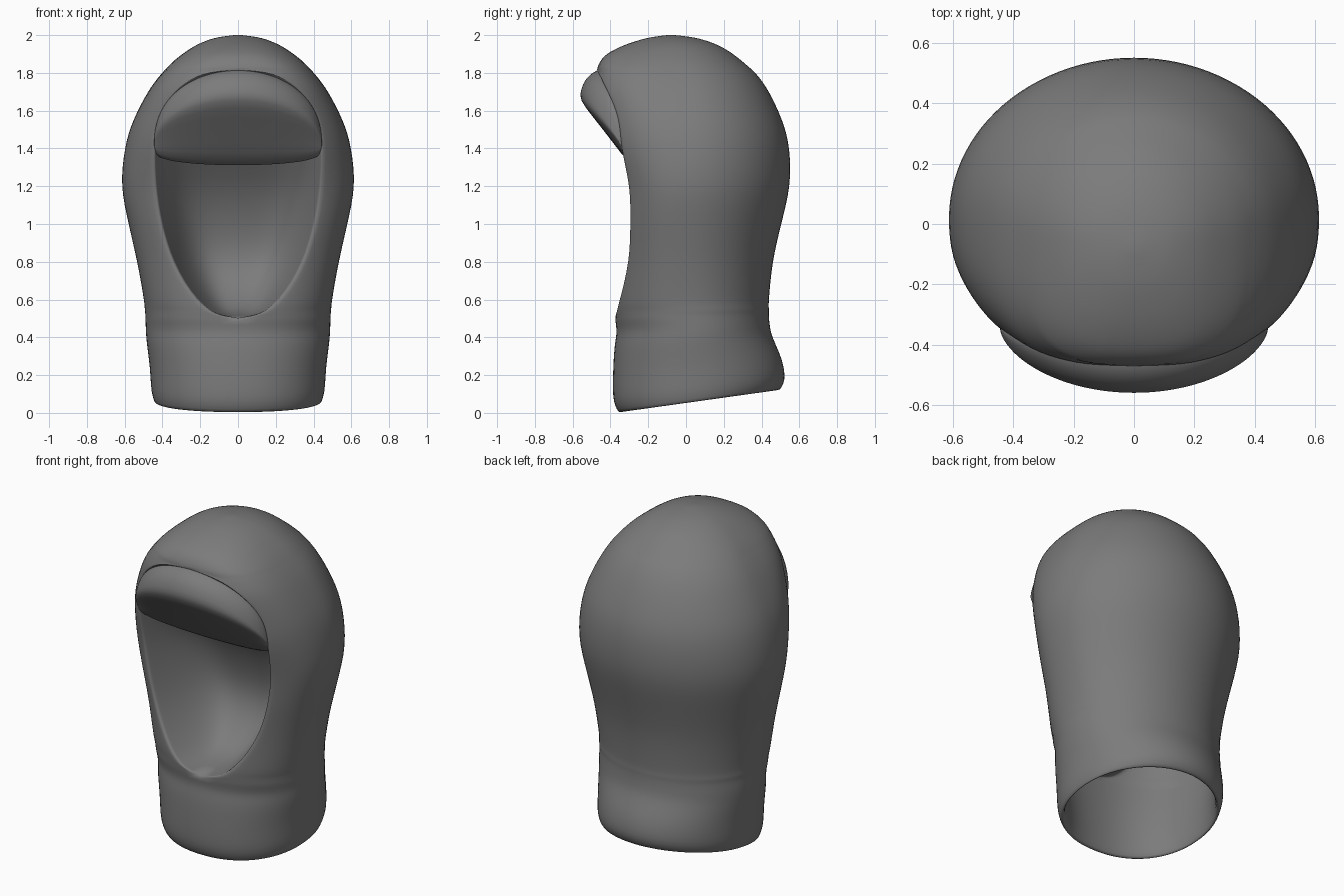
import bpy, bmesh, math
from mathutils import Vector

cube = bpy.data.objects.get("Cube")
if cube:
    bpy.data.objects.remove(cube, do_unlink=True)

grey = bpy.data.materials.new("dark_grey")
grey.use_nodes = True
grey.diffuse_color = (0.2, 0.2, 0.2, 1)
grey.node_tree.nodes["Principled BSDF"].inputs["Base Color"].default_value = (0.2, 0.2, 0.2, 1)


def loft(name, rows, wrap=False):
    """Skin equally long point rows, weld coincident points and smooth."""
    bm = bmesh.new()
    grid = [[bm.verts.new(p) for p in row] for row in rows]
    pairs = list(zip(grid, grid[1:]))
    if wrap:
        pairs.append((grid[-1], grid[0]))
    for low, high in pairs:
        for i in range(len(low) - 1):
            bm.faces.new((low[i], low[i + 1], high[i + 1], high[i]))
    bmesh.ops.remove_doubles(bm, verts=bm.verts, dist=0.0005)
    bmesh.ops.recalc_face_normals(bm, faces=bm.faces)
    for f in bm.faces:
        f.smooth = True
    mesh = bpy.data.meshes.new(name)
    bm.to_mesh(mesh)
    bm.free()
    mesh.materials.append(grey)
    obj = bpy.data.objects.new(name, mesh)
    bpy.context.collection.objects.link(obj)
    sub = obj.modifiers.new("smooth", 'SUBSURF')
    sub.levels = sub.render_levels = 1
    return obj


def smooth_between(keys, steps):
    """Catmull-Rom samples through a list of vectors."""
    out = []
    for i in range(len(keys) - 1):
        a, b, c, d = (keys[max(0, min(j, len(keys) - 1))] for j in range(i - 1, i + 3))
        for s in range(steps):
            t = s / steps
            out.append([0.5 * (2 * q + (r - p) * t + (2 * p - 5 * q + 4 * r - u) * t ** 2
                               + (3 * q - p - 3 * r + u) * t ** 3)
                        for p, q, r, u in zip(a, b, c, d)])
    return out + [keys[-1]]


# Hood profile: height, front y, back y, half width, y of the widest point, front squareness
PROFILE = [
    (-.01, -.35, .49, .44, .06, 2.2), (.06, -.385, .525, .46, .06, 2.2),
    (.2, -.388, .51, .468, .06, 2.2), (.35, -.38, .46, .485, .05, 2.2),
    (.43, -.368, .445, .49, .05, 2.2), (.5, -.378, .44, .492, .04, 2.3),
    (.54, -.38, .44, .495, .04, 2.3), (.6, -.38, .44, .50, .03, 2.4),
    (.8, -.375, .46, .535, .02, 2.4), (1, -.385, .505, .58, .02, 2.4),
    (1.2, -.395, .55, .617, .02, 2.4), (1.4, -.465, .548, .60, .02, 2.4),
    (1.55, -.475, .51, .555, .01, 2.6), (1.7, -.488, .44, .478, 0, 2.9),
    (1.78, -.478, .385, .42, -.01, 3), (1.82, -.472, .347, .385, -.02, 3),
    (1.86, -.456, .30, .345, -.03, 2.8), (1.9, -.42, .25, .295, -.04, 2.6),
    (1.94, -.345, .185, .235, -.05, 2.4), (1.97, -.26, .11, .17, -.06, 2.2),
    (1.99, -.18, .03, .10, -.07, 2), (2.002, -.08, -.08, 0, -.08, 2),
]
WIDE_Z, TOP_Z, CHIN_Z, FACE_W = 1.4, 1.82, 0.5, 0.445


def face_half_width(z):
    if z >= TOP_Z or z <= CHIN_Z:
        return 0
    if z > WIDE_Z:
        return FACE_W * (1 - ((z - WIDE_Z) / (TOP_Z - WIDE_Z)) ** 2.3) ** (1 / 2.3)
    return FACE_W * (1 - ((WIDE_Z - z) / (WIDE_Z - CHIN_Z)) ** 2.1) ** (1 / 2.1)


def face_depth(z):
    """Depth of the face hollow, greatest just above the chin."""
    t = min(1, max(0, (z - CHIN_Z) / (TOP_Z - CHIN_Z)))
    return 1.05 * t ** 0.4 * (1 - t) ** 1.3


def hood_ring(z, front, back, width, mid, square, count=40, across=20):
    """Ring round the back from one edge of the face to the other, then across the hollow."""
    gap = face_half_width(z)
    start = math.asin(min(1, gap / width) ** (square / 2)) if gap else 0
    ring = []
    for i in range(count + 1):
        a = start + (2 * math.pi - 2 * start) * i / count
        s, c = math.sin(a), math.cos(a)
        if abs(s) < 1e-6:
            s = 0
        power = 2 / square if c > 0 else 1
        x = width * math.copysign(abs(s) ** power, s)
        y = mid - (mid - front) * c ** power if c > 0 else mid - (back - mid) * c
        tilt = 0.14 * max(0, 1 - z / 0.6)   # neck hem rises to the back
        ring.append((x, y, z + tilt * (y + 0.37)))
    edge_y, edge_z = ring[0][1:]
    for i in range(1, across):
        u = -math.cos(math.pi * i / across)
        ring.append((gap * u, edge_y + face_depth(z) * (1 - u ** 4), edge_z))
    return ring + ring[:1]


# Neck lining, then the hood with its hollow face
LINING = [(.48, -.37, .435, .486, .04, 2.3), (.3, -.345, .43, .45, .05, 2.2),
          (.15, -.335, .46, .43, .06, 2.2), (.03, -.33, .465, .425, .06, 2.2)]
loft("hood", [hood_ring(*k) for k in LINING + smooth_between(PROFILE, 2)])


# Padded brow under the top of the opening
def brow_slice(t):
    """Closed cross-section at angle t, all points meeting at the temples."""
    s, c = math.sin(t), max(0, math.cos(t))
    end = Vector((FACE_W * s, -0.345, 1.42))
    near, arch, flat = c ** 1.2, c ** 0.88, c ** 0.5
    offsets = [
        (-.06 * near, .405 * arch), (-.13 * near, .40 * arch), (-.19 * near, .35 * c),
        (-.212 * near, .29 * c), (-.222 * near, .24 * c), (-.15 * near, .15 * c),
        (-.04 * near, .01 * c), (.04 * flat, -.10 * flat), (.11 * flat, -.125 * flat),
        (.20 * flat, -.05 * flat), (.05 * c, .30 * c),
    ]
    return [end + Vector((0, y, z)) for y, z in offsets]


slices = [brow_slice(math.pi * (i / 28 - 0.5)) for i in range(29)]
loft("brow_pad", list(zip(*slices)), wrap=True)
